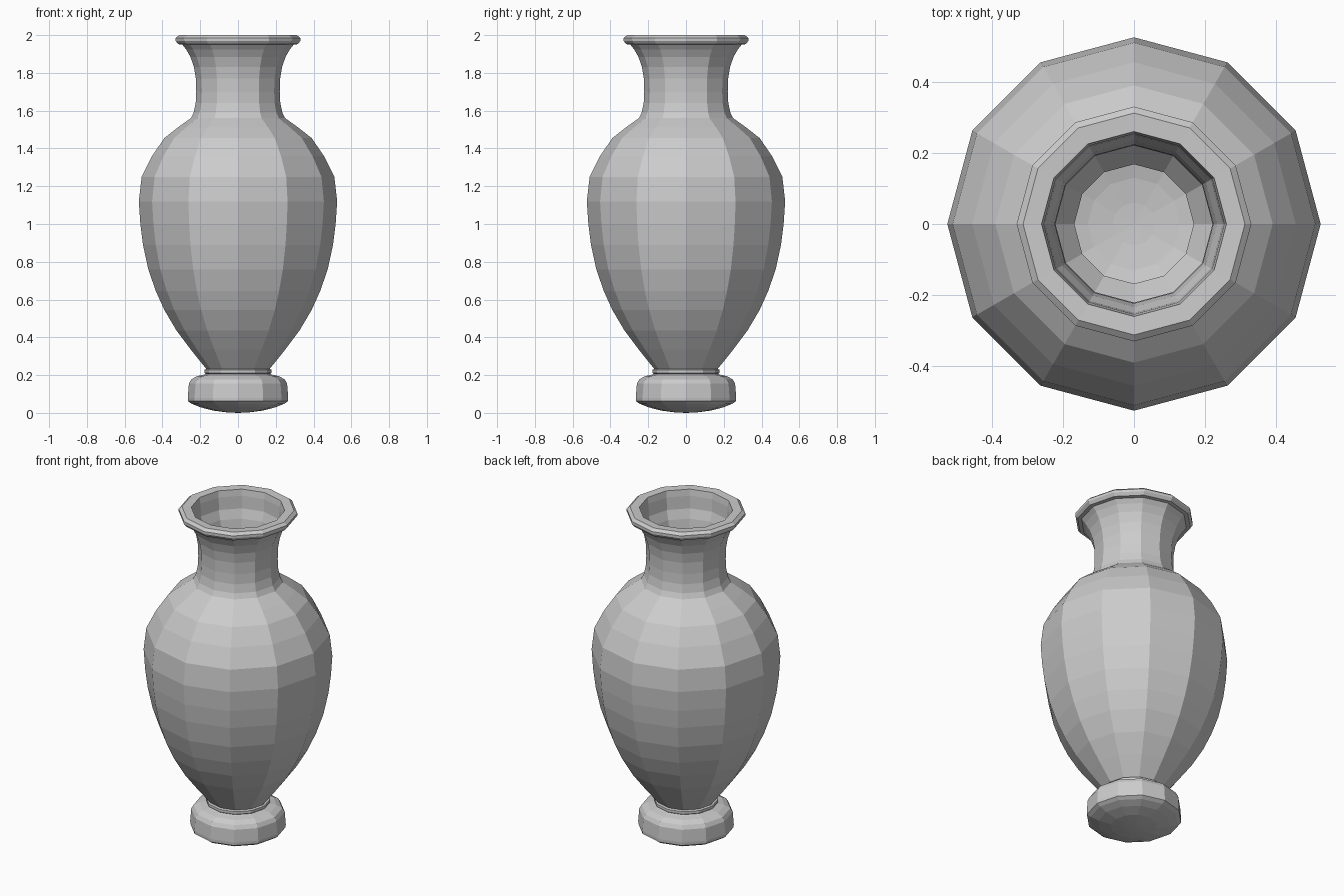
import bpy, bmesh
from math import tau

SIDES = 12


def lathe(name, profile):
    """Spin an (r, z) profile around z into a flat-faced 12-sided shell."""
    bm = bmesh.new()
    verts = [bm.verts.new((r, 0, z)) for r, z in profile]
    edges = [bm.edges.new(pair) for pair in zip(verts, verts[1:])]
    bmesh.ops.spin(bm, geom=verts + edges, cent=(0, 0, 0), axis=(0, 0, 1),
                   angle=tau, steps=SIDES)
    bmesh.ops.remove_doubles(bm, verts=bm.verts, dist=0.0005)
    bmesh.ops.recalc_face_normals(bm, faces=bm.faces)
    mesh = bpy.data.meshes.new(name)
    bm.to_mesh(mesh)
    bm.free()
    obj = bpy.data.objects.new(name, mesh)
    bpy.context.collection.objects.link(obj)
    return obj


# Foot with a domed underside
lathe("foot", [(0, 0), (0.06, 0.003), (0.13, 0.012), (0.20, 0.03),
               (0.245, 0.048), (0.265, 0.062), (0.266, 0.08), (0.26, 0.155),
               (0.247, 0.178), (0.215, 0.195), (0.178, 0.203)])

# Thin beaded collar between foot and body
lathe("collar", [(0.178, 0.203), (0.172, 0.207), (0.178, 0.212), (0.178, 0.228),
                 (0.168, 0.233)])

# Rounded body up to the shoulder
lathe("body", [(0.168, 0.233), (0.25, 0.335), (0.325, 0.435), (0.39, 0.545),
               (0.435, 0.645), (0.475, 0.76), (0.503, 0.89), (0.517, 1.0),
               (0.525, 1.12), (0.51, 1.25), (0.455, 1.36), (0.39, 1.455),
               (0.32, 1.51), (0.25, 1.56)])

# Flaring neck
lathe("neck", [(0.25, 1.56), (0.235, 1.59), (0.224, 1.64), (0.221, 1.70),
               (0.223, 1.77), (0.233, 1.83), (0.252, 1.885), (0.275, 1.925),
               (0.295, 1.95)])

# Rolled lip, turning back down inside the neck
lathe("lip", [(0.295, 1.95), (0.317, 1.952), (0.33, 1.97), (0.33, 1.985),
              (0.312, 2.0), (0.26, 1.998), (0.254, 1.96), (0.25, 1.885)])
